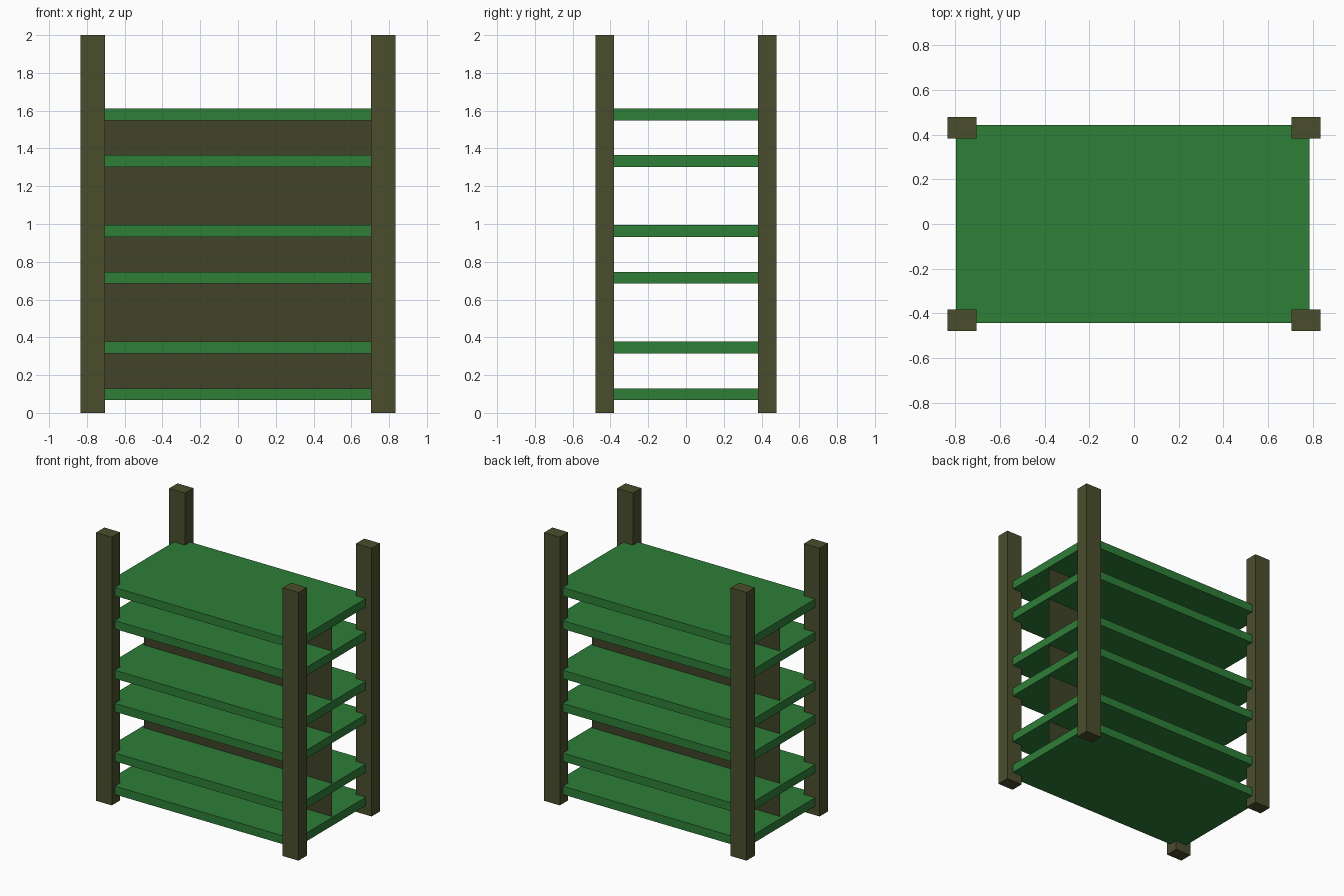
import bpy

if "Cube" in bpy.data.objects:
    bpy.data.objects.remove(bpy.data.objects["Cube"])


def material(name, color):
    m = bpy.data.materials.new(name)
    m.diffuse_color = (*color, 1)
    m.use_nodes = True
    m.node_tree.nodes["Principled BSDF"].inputs["Base Color"].default_value = m.diffuse_color
    return m


def box(name, x, y, z, mat):
    """Box from (min, max) ranges on each axis."""
    bpy.ops.mesh.primitive_cube_add(size=1, location=[sum(r) / 2 for r in (x, y, z)])
    ob = bpy.context.object
    ob.name = name
    ob.scale = [r[1] - r[0] for r in (x, y, z)]
    bpy.ops.object.transform_apply(location=False, rotation=False, scale=True)
    ob.data.materials.append(mat)
    return ob


post_mat = material("post_olive", (0.069, 0.076, 0.025))
shelf_mat = material("shelf_green", (0.027, 0.21, 0.039))
panel_mat = material("panel_olive", (0.053, 0.056, 0.022))

# Four corner posts
for sx, side in ((-1, "left"), (1, "right")):
    for sy, end in ((-1, "front"), (1, "back")):
        cx, cy = 0.77 * sx, 0.431 * sy
        box(f"{end}_{side}_post", (cx - 0.065, cx + 0.065),
            (cy - 0.049, cy + 0.049), (0, 2), post_mat)

# Six shelves, in three pairs
for i in range(3):
    for j, level in enumerate(("lower", "upper")):
        z = 0.068 + 0.617 * i + 0.247 * j
        box(f"{level}_shelf_{i + 1}", (-0.797, 0.785), (-0.444, 0.444),
            (z, z + 0.062), shelf_mat)

# Paper-thin divider standing through the middle of the shelves
bpy.ops.mesh.primitive_plane_add(size=1, location=(0, 0, 0.84), rotation=(1.5707963, 0, 0))
panel = bpy.context.object
panel.name = "centre_divider"
panel.scale = (1.555, 1.48, 1)
bpy.ops.object.transform_apply(location=False, rotation=True, scale=True)
panel.data.materials.append(panel_mat)
